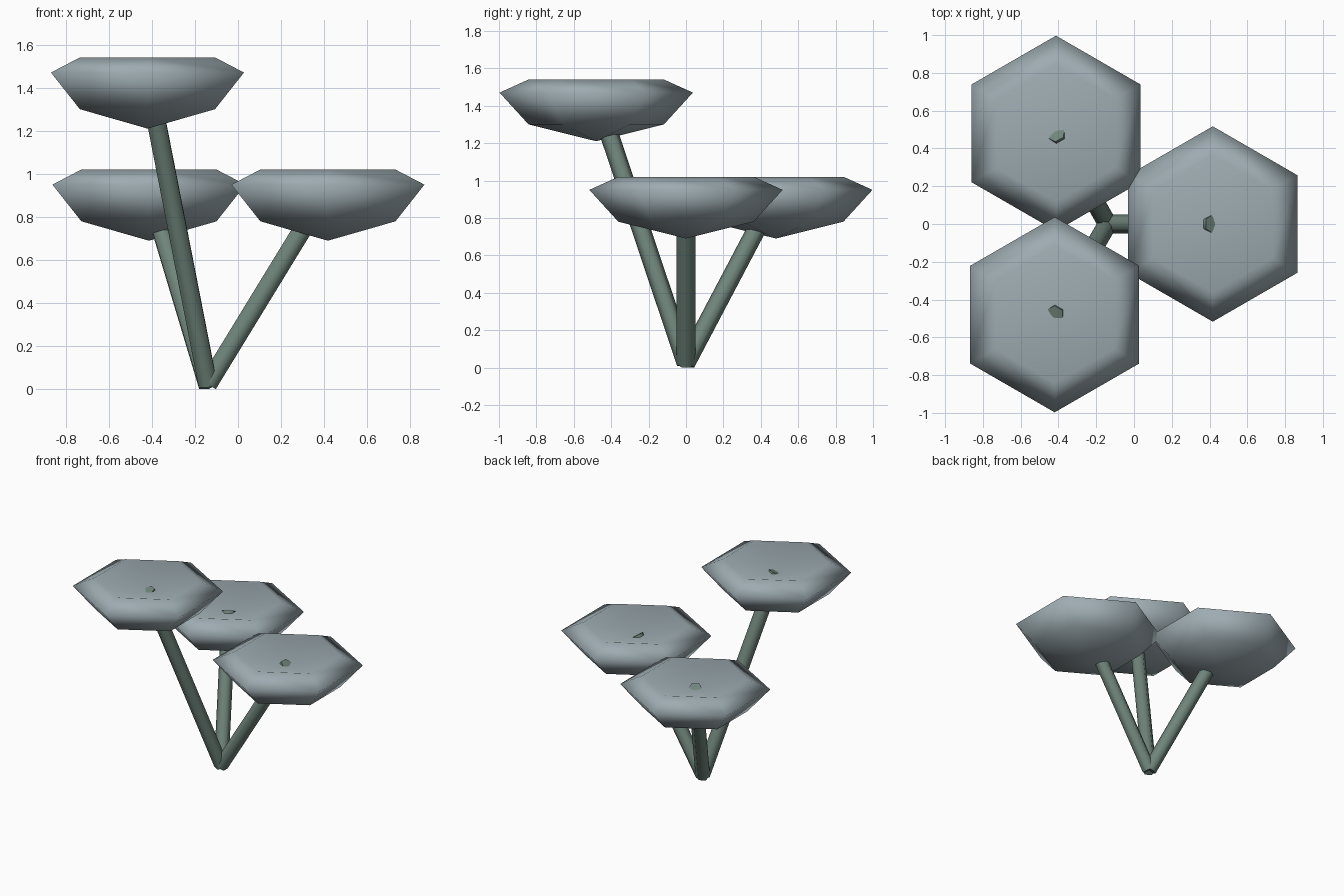
import bpy, bmesh, math
from mathutils import Vector, Matrix

if "Cube" in bpy.data.objects:
    bpy.data.objects.remove(bpy.data.objects["Cube"])


def material(name, rgb):
    m = bpy.data.materials.new(name)
    m.diffuse_color = (*rgb, 1)
    m.use_nodes = True
    m.node_tree.nodes["Principled BSDF"].inputs["Base Color"].default_value = m.diffuse_color
    return m


CAP = material("blue grey cap", (0.34, 0.41, 0.44))
STEM = material("green grey stem", (0.16, 0.235, 0.2))


def finish(name, bm, mat, smooth_angle):
    bmesh.ops.recalc_face_normals(bm, faces=bm.faces)
    me = bpy.data.meshes.new(name)
    bm.to_mesh(me)
    bm.free()
    me.materials.append(mat)
    ob = bpy.data.objects.new(name, me)
    bpy.context.collection.objects.link(ob)
    bpy.ops.object.select_all(action='DESELECT')
    ob.select_set(True)
    bpy.context.view_layer.objects.active = ob
    bpy.ops.object.shade_smooth_by_angle(angle=math.radians(smooth_angle))
    return ob


# Six-sided cap with a dished top; heights are relative to its widest ring
def cap(name, centre):
    bm = bmesh.new()
    rings = []
    for r, z in ((0.362, -0.17), (0.517, 0), (0.362, 0.07)):
        rings.append([bm.verts.new((r * math.sin(k * math.pi / 3),
                                    r * math.cos(k * math.pi / 3), z)) for k in range(6)])
    apex = bm.verts.new((0, 0, -0.26))
    dish = bm.verts.new((0, 0, -0.025))
    for k in range(6):
        n = (k + 1) % 6
        bm.faces.new((apex, rings[0][k], rings[0][n]))
        bm.faces.new((dish, rings[2][k], rings[2][n]))
        for a, b in zip(rings, rings[1:]):
            bm.faces.new((a[k], a[n], b[n], b[k]))
    finish(name, bm, CAP, 120).location = centre


# Six-sided stem between two points
def stem(name, start, end):
    d = end - start
    w = d.normalized()
    u = Vector((0, 0, 1)).cross(w).normalized()
    v = w.cross(u)
    m = Matrix((u, v, w)).transposed().to_4x4()
    m.translation = (start + end) / 2
    bm = bmesh.new()
    bmesh.ops.create_cone(bm, cap_ends=True, segments=6, radius1=0.05, radius2=0.05,
                          depth=d.length, matrix=m @ Matrix.Rotation(math.pi / 2, 4, 'Z'))
    finish(name, bm, STEM, 65)


# Three stems spread from one foot, each carrying a cap
foot = Vector((-0.14, 0, 0.024))
for name, c in (("right", Vector((0.417, 0, 0.95))),
                ("tall_front", Vector((-0.42, -0.48, 1.47))),
                ("back", Vector((-0.413, 0.48, 0.95)))):
    cap(name + "_cap", c)
    stem(name + "_stem", foot, c - Vector((0, 0, 0.015)))
